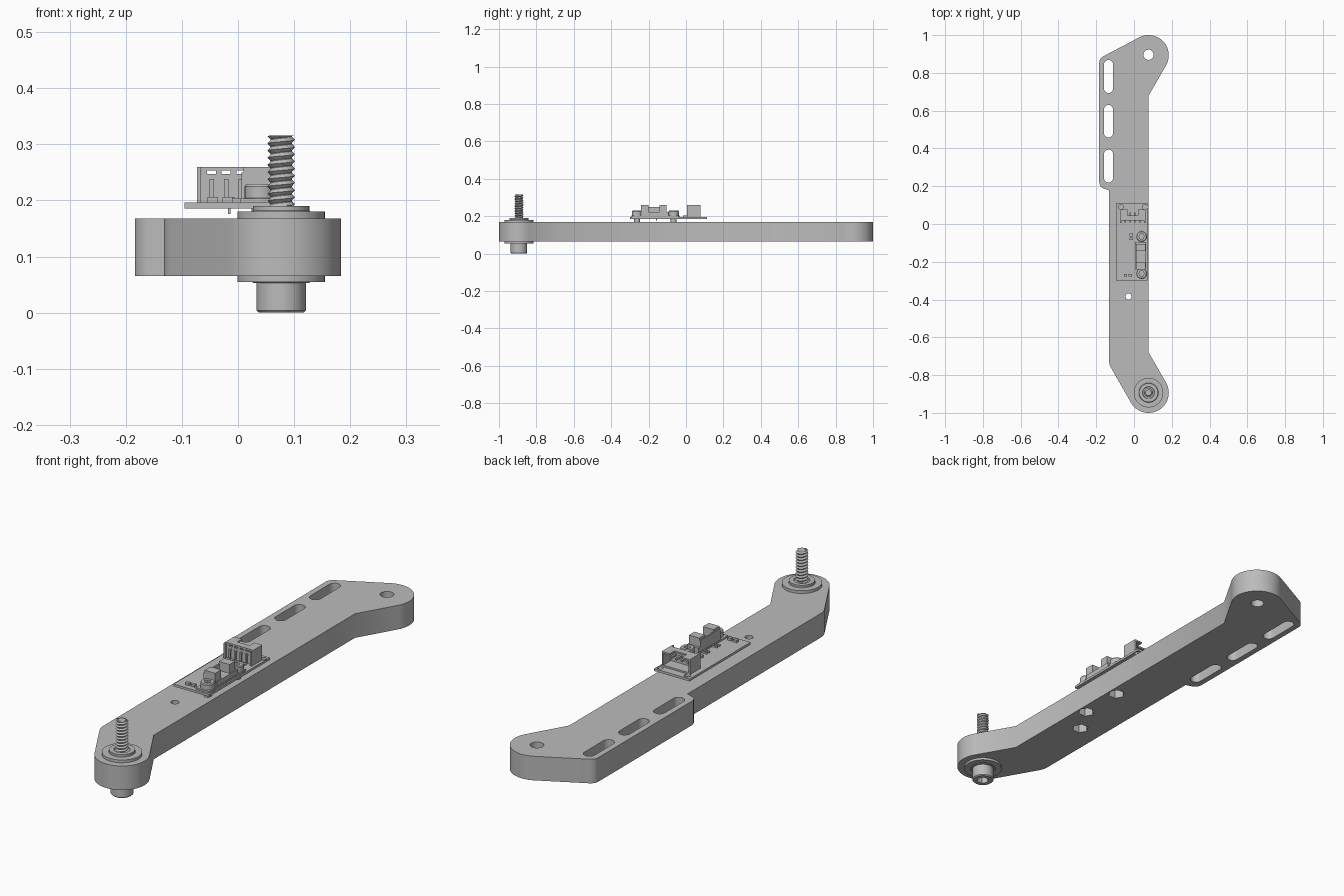
import bpy, bmesh, math
from math import sin, cos, pi, radians

if "Cube" in bpy.data.objects:
    bpy.data.objects.remove(bpy.data.objects["Cube"])

grey = bpy.data.materials.new("plain grey")
grey.diffuse_color = (0.5, 0.5, 0.5, 1)
grey.use_nodes = True
grey.node_tree.nodes["Principled BSDF"].inputs["Base Color"].default_value = grey.diffuse_color


def finish(name, bm, smooth=True):
    bmesh.ops.recalc_face_normals(bm, faces=bm.faces)
    me = bpy.data.meshes.new(name)
    bm.to_mesh(me)
    bm.free()
    ob = bpy.data.objects.new(name, me)
    bpy.context.collection.objects.link(ob)
    me.materials.append(grey)
    if smooth:
        bpy.ops.object.select_all(action='DESELECT')
        ob.select_set(True)
        bpy.context.view_layer.objects.active = ob
        bpy.ops.object.shade_smooth_by_angle(angle=radians(30))
    return ob


def prism(name, pts, z0, z1, smooth=True):
    bm = bmesh.new()
    low = [bm.verts.new((x, y, z0)) for x, y in pts]
    top = [bm.verts.new((x, y, z1)) for x, y in pts]
    bm.faces.new(low)
    bm.faces.new(top)
    n = len(pts)
    for i in range(n):
        j = (i + 1) % n
        bm.faces.new((low[i], low[j], top[j], top[i]))
    return finish(name, bm, smooth)


def boxes(name, items):
    """One object from boxes given as (x0, x1, y0, y1, z0, z1)."""
    bm = bmesh.new()
    for x0, x1, y0, y1, z0, z1 in items:
        vs = bmesh.ops.create_cube(bm, size=1)['verts']
        for v in vs:
            v.co = (x1 if v.co.x > 0 else x0, y1 if v.co.y > 0 else y0, z1 if v.co.z > 0 else z0)
    return finish(name, bm, False)


def arc(cx, cy, r, a0, a1, n=24):
    return [(cx + r * cos(radians(a0 + (a1 - a0) * i / n)),
             cy + r * sin(radians(a0 + (a1 - a0) * i / n))) for i in range(n + 1)]


def circle(cx, cy, r, n=32):
    return arc(cx, cy, r, 0, 360, n)[:-1]


def lathe(name, cx, cy, profile, n=48):
    """Solid of revolution; profile is (radius, z) from bottom to top."""
    bm = bmesh.new()
    rings = [[bm.verts.new((x, y, z)) for x, y in circle(cx, cy, r, n)] for r, z in profile]
    for a, b in zip(rings, rings[1:]):
        for i in range(n):
            j = (i + 1) % n
            bm.faces.new((a[i], a[j], b[j], b[i]))
    bm.faces.new(rings[0])
    bm.faces.new(rings[-1])
    return finish(name, bm)


def cut(target, cutters):
    bpy.ops.object.select_all(action='DESELECT')
    bpy.context.view_layer.objects.active = target
    target.select_set(True)
    for c in cutters:
        m = target.modifiers.new("cut", 'BOOLEAN')
        m.operation, m.solver, m.object = 'DIFFERENCE', 'EXACT', c
        bpy.ops.object.modifier_apply(modifier=m.name)
    for c in cutters:
        bpy.data.objects.remove(c)
    bpy.ops.object.shade_smooth_by_angle(angle=radians(30))


PX, PY, R = 0.077, 0.893, 0.107          # end pivots
Z0, Z1 = 0.065, 0.168                    # arm thickness
SCREWS = [(0.04, -0.262), (0.04, -0.066)]
SPARE = (-0.029, -0.384)

# Arm: one outline, then slots, holes and nut pockets
outline = arc(PX, -PY, R, -150, 30)
outline += [(PX, -0.679), (PX, 0.679)]
outline += arc(PX, PY, R, -30, 120)
outline += arc(-0.147, 0.854, 0.037, 120, 180, 8)
outline += arc(-0.147, 0.222, 0.037, 180, 245, 8)
outline += [(-0.132, 0.178)]
outline += arc(-0.052, -0.722, 0.08, 180, 210, 8)
arm = prism("arm", outline, Z0, Z1)

cutters = []
for y0, y1 in ((0.22, 0.394), (0.458, 0.63), (0.693, 0.868)):
    r = 0.024
    slot = arc(-0.135, y1 - r, r, 0, 180, 12) + arc(-0.135, y0 + r, r, 180, 360, 12)
    cutters.append(prism("slot_cutter", slot, 0, 0.3))
cutters.append(prism("hole_cutter", circle(PX, PY + 0.003, 0.027), 0, 0.3))
for x, y in SCREWS + [SPARE]:
    cutters.append(prism("hole_cutter", circle(x, y, 0.016, 20), 0, 0.3))
    cutters.append(prism("nut_cutter", circle(x, y, 0.034, 6), 0, 0.105))
cut(arm, cutters)

# Pivot bearing: two flanges and a spacer ring
lathe("bearing_bottom_flange", PX, -PY, [(0.05, 0.053), (0.052, 0.055), (0.078, 0.055), (0.078, 0.07)])
lathe("bearing_top_flange", PX, -PY, [(0.078, 0.16), (0.078, 0.18), (0.052, 0.18), (0.05, 0.182),
                                      (0.05, 0.19), (0.032, 0.19), (0.03, 0.187)])

# Pivot bolt: socket head and helical thread
head = lathe("bolt_head", PX, -PY, [(0.04, 0), (0.044, 0.004), (0.044, 0.054)])
cut(head, [prism("socket_cutter", circle(PX, -PY, 0.025, 6), -0.1, 0.03)])
lathe("bolt_core", PX, -PY, [(0.019, 0.18), (0.019, 0.312), (0.016, 0.316)], 24)

bm = bmesh.new()
N, turns, pitch, zs, ze = 24, 11, 0.0128, 0.18, 0.316
crest, root = [], []
for j in range(N * turns + 1):
    a, z = 2 * pi * j / N, zs + pitch * j / N
    for row, r, dz in ((crest, 0.0245, 0), (root, 0.0185, pitch / 2)):
        row.append(bm.verts.new((PX + r * cos(a), -PY + r * sin(a), min(z + dz, ze))))
for j in range(N * turns):
    bm.faces.new((crest[j], crest[j + 1], root[j + 1], root[j]))
    if j + N < N * turns:
        bm.faces.new((root[j], root[j + 1], crest[j + N + 1], crest[j + N]))
finish("bolt_thread", bm, False)

# Circuit board with corner and screw holes
BZ = 0.196
board = boxes("circuit_board", [(-0.095, 0.072, -0.30, 0.112, 0.186, BZ)])
cut(board, [prism("board_hole_cutter", circle(x, 0.09, 0.013, 16), 0.1, 0.3) for x in (-0.07, 0.058)])

# Board screws with spacers beneath
for x, y in SCREWS:
    lathe("board_spacer", x, y, [(0.016, 0.14), (0.016, 0.19)], 24)
    sc = lathe("board_screw", x, y, [(0.03, BZ), (0.03, 0.203), (0.028, 0.204), (0.028, 0.225),
                                     (0.025, 0.229)], 32)
    cut(sc, [prism("screw_socket_cutter", circle(x, y, 0.014, 6), 0.212, 0.3)])

# Plug socket: shell open to the back, slotted front wall
shell = [(-0.073, -0.066, 0.005, 0.078, BZ, 0.26), (0.053, 0.06, 0.005, 0.078, BZ, 0.26),
         (-0.066, 0.053, 0.018, 0.026, BZ, 0.247), (-0.066, 0.053, 0.018, 0.078, BZ, 0.203),
         (-0.066, -0.035, 0.018, 0.078, 0.253, 0.26), (0.022, 0.053, 0.018, 0.078, 0.253, 0.26),
         (-0.035, 0.022, 0.018, 0.045, 0.253, 0.26)]
shell += [(x - 0.005, x + 0.005, 0.018, 0.026, 0.247, 0.26) for x in (-0.06, -0.034, -0.008, 0.018, 0.046)]
boxes("plug_socket", shell)
pins = []
for x in (-0.047, -0.021, 0.005, 0.031):
    pins += [(x - 0.004, x + 0.004, 0.008, 0.014, BZ, 0.238), (x - 0.004, x + 0.004, -0.016, 0.014, BZ, 0.203),
             (x - 0.004, x + 0.004, 0.008, 0.06, 0.23, 0.238)]
boxes("plug_pins", pins)

# Slot sensor: base between the screws, two towers and a rear web
boxes("slot_sensor", [(0.004, 0.066, -0.29, -0.04, BZ, 0.203),
                      (0.006, 0.064, -0.234, -0.094, BZ, 0.222),
                      (0.01, 0.06, -0.24, -0.2, BZ, 0.26),
                      (0.01, 0.06, -0.142, -0.105, BZ, 0.26),
                      (0.006, 0.012, -0.24, -0.105, BZ, 0.25)])
boxes("sensor_legs", [(-0.02, 0.008, y - 0.003, y + 0.003, BZ, 0.203) for y in (-0.115, -0.13, -0.185, -0.2)]
      + [(-0.018, -0.013, -0.16, -0.155, 0.176, 0.19)])

# Small chips on the board
boxes("board_chips", [(x - 0.009, x + 0.009, y - 0.007, y + 0.007, BZ, 0.206)
                      for x, y in ((-0.015, -0.058), (-0.015, -0.078), (-0.045, -0.272), (-0.019, -0.272))])
